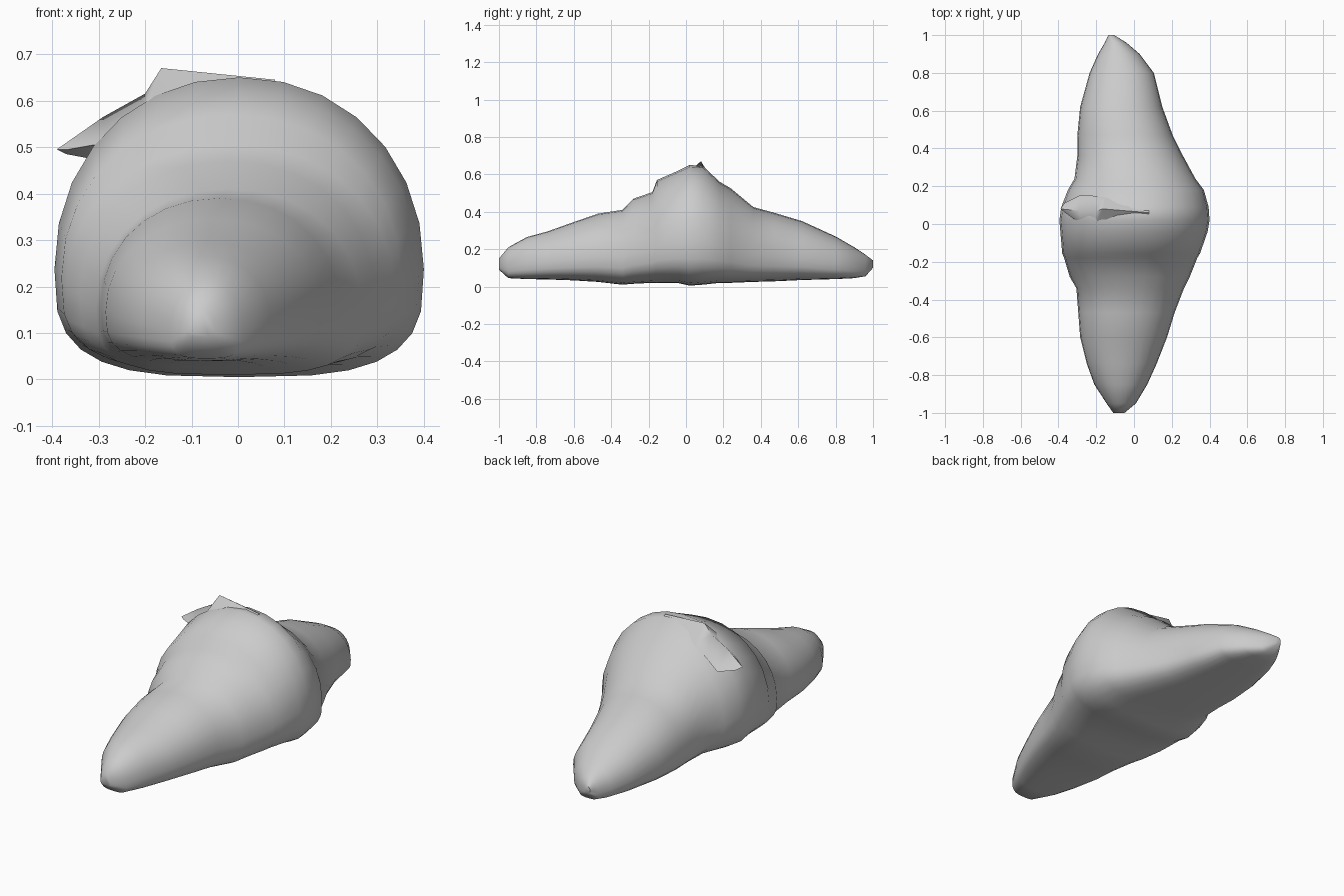
import bpy, bmesh, math

N = 28


def obj_from(name, bm, angle):
    bmesh.ops.recalc_face_normals(bm, faces=bm.faces)
    me = bpy.data.meshes.new(name)
    bm.to_mesh(me)
    bm.free()
    ob = bpy.data.objects.new(name, me)
    bpy.context.collection.objects.link(ob)
    bpy.ops.object.select_all(action='DESELECT')
    ob.select_set(True)
    bpy.context.view_layer.objects.active = ob
    bpy.ops.object.shade_smooth_by_angle(angle=math.radians(angle))
    return ob


def power(v, n):
    return math.copysign(abs(v) ** (2 / n), v)


def section(y, x0, x1, zb, zt):
    """Round-topped, flat-bottomed dough section."""
    cx, hw = (x0 + x1) / 2, (x1 - x0) / 2
    zc = zb + (zt - zb) * 0.36
    pts = []
    for i in range(N):
        a = 2 * math.pi * i / N
        c, s = math.cos(a), math.sin(a)
        n = 2.1 if s >= 0 else 3.2
        h = zt - zc if s >= 0 else zc - zb
        pts.append((cx + hw * power(c, n), y, zc + h * power(s, n)))
    return pts


# Dough roll: y, left, right, bottom, top
stations = [
    (-1.0, -0.11, -0.05, 0.09, 0.15), (-0.95, -0.145, 0.01, 0.045, 0.21),
    (-0.85, -0.21, 0.07, 0.04, 0.265), (-0.74, -0.25, 0.12, 0.038, 0.295),
    (-0.60, -0.285, 0.175, 0.033, 0.345), (-0.47, -0.295, 0.215, 0.025, 0.39),
    (-0.34, -0.305, 0.265, 0.01, 0.41), (-0.28, -0.34, 0.295, 0.015, 0.47),
    (-0.18, -0.37, 0.335, 0.02, 0.505), (-0.155, -0.38, 0.35, 0.02, 0.57),
    (-0.04, -0.39, 0.39, 0.018, 0.62), (0.02, -0.395, 0.40, 0.005, 0.65),
    (0.09, -0.385, 0.395, 0.01, 0.645), (0.18, -0.35, 0.37, 0.02, 0.56),
    (0.24, -0.315, 0.325, 0.02, 0.525), (0.36, -0.30, 0.26, 0.025, 0.425),
    (0.47, -0.30, 0.205, 0.028, 0.395), (0.62, -0.285, 0.15, 0.035, 0.35),
    (0.80, -0.235, 0.105, 0.04, 0.268), (0.90, -0.19, 0.03, 0.045, 0.21),
    (0.96, -0.155, -0.04, 0.055, 0.17), (1.0, -0.135, -0.105, 0.10, 0.14),
]
bm = bmesh.new()
rings = [[bm.verts.new(p) for p in section(*s)] for s in stations]
for a, b in zip(rings, rings[1:]):
    for i in range(N):
        j = (i + 1) % N
        bm.faces.new((a[i], a[j], b[j], b[i]))
bm.faces.new(rings[0])
bm.faces.new(rings[-1])
obj_from("croissant_dough", bm, 60)

# Loose pastry flap curling off the top left: ridge, front foot, back foot
flap = [
    ((0.08, 0.06, 0.645), (0.08, 0.02, 0.62), (0.08, 0.10, 0.62)),
    ((-0.165, 0.08, 0.67), (-0.14, 0.00, 0.60), (-0.15, 0.14, 0.57)),
    ((-0.20, 0.07, 0.615), (-0.21, -0.02, 0.56), (-0.22, 0.15, 0.53)),
    ((-0.29, 0.07, 0.565), (-0.28, 0.00, 0.51), (-0.29, 0.15, 0.47)),
    ((-0.39, 0.08, 0.495), (-0.365, 0.06, 0.495), (-0.37, 0.11, 0.485)),
]
bm = bmesh.new()
rows = [[bm.verts.new(p) for p in r] for r in flap]
for a, b in zip(rows, rows[1:]):
    for i in range(3):
        j = (i + 1) % 3
        bm.faces.new((a[i], a[j], b[j], b[i]))
bm.faces.new(rows[0])
bm.faces.new(rows[-1])
obj_from("pastry_flap", bm, 70)
